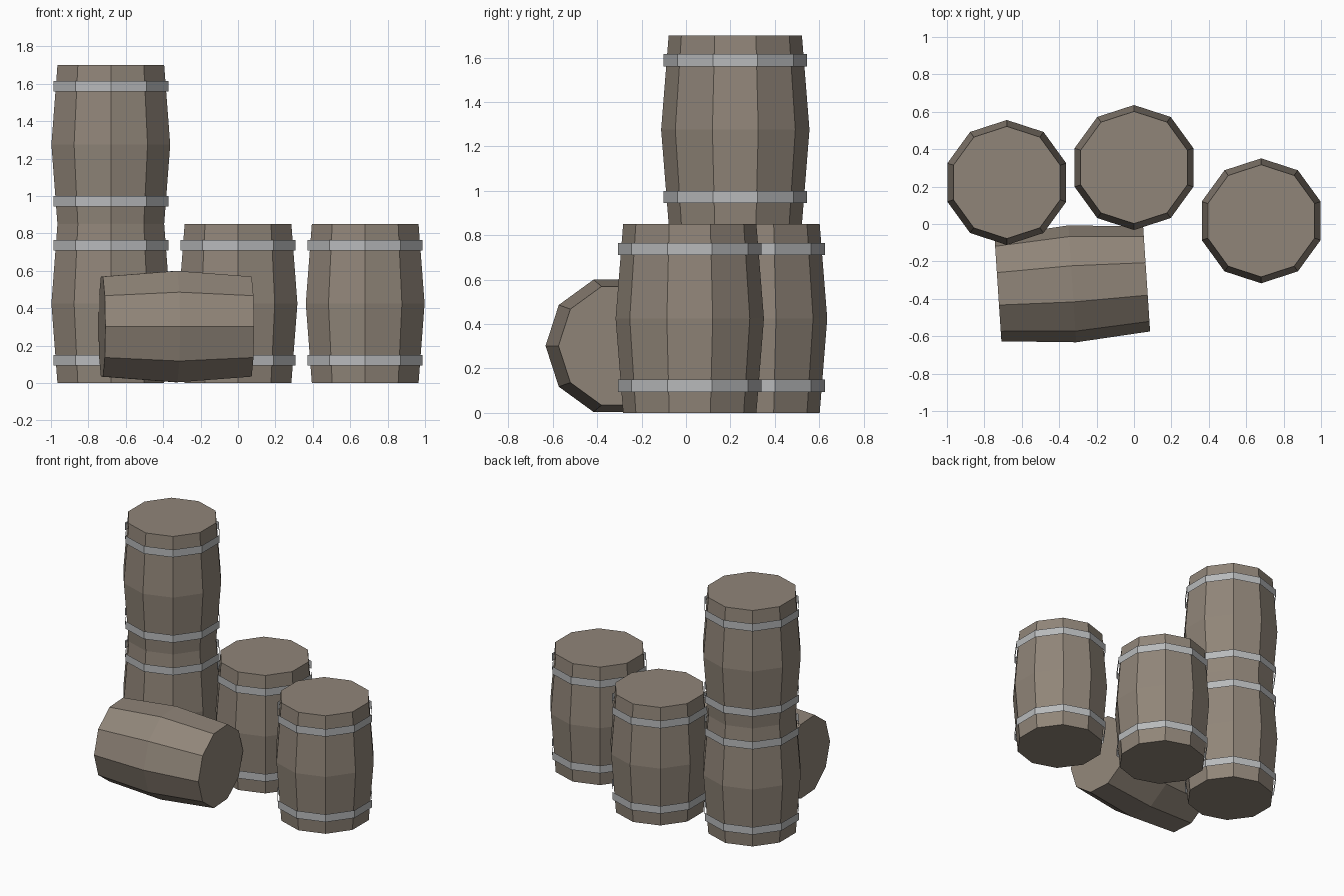
import bpy
import bmesh
from math import cos, sin, pi, radians
from mathutils import Matrix

SIDES = 10
HEIGHT = 0.85
END_R, BELLY_R, HOOP_R = 0.30, 0.334, 0.323
HOOP_BANDS = [(0.095, 0.15), (0.71, 0.765)]

cube = bpy.data.objects.get("Cube")
if cube:
    bpy.data.objects.remove(cube, do_unlink=True)


def make_material(name, rgb):
    mat = bpy.data.materials.new(name)
    mat.use_nodes = True
    mat.diffuse_color = (*rgb, 1)
    mat.node_tree.nodes["Principled BSDF"].inputs["Base Color"].default_value = (*rgb, 1)
    return mat


wood = make_material("weathered wood", (0.28, 0.235, 0.19))
iron = make_material("grey iron", (0.48, 0.49, 0.50))


def lathe(name, profile, mat, matrix, capped):
    """Turn (radius, height) points around z into a faceted shell."""
    bm = bmesh.new()
    rings = []
    for r, z in profile:
        angles = [pi / 2 + 2 * pi * i / SIDES for i in range(SIDES)]
        rings.append([bm.verts.new((r * cos(a), r * sin(a), z)) for a in angles])
    for low, high in zip(rings, rings[1:]):
        for i in range(SIDES):
            j = (i + 1) % SIDES
            bm.faces.new((low[i], low[j], high[j], high[i]))
    if capped:
        bm.faces.new(rings[0][::-1])
        bm.faces.new(rings[-1])
    mesh = bpy.data.meshes.new(name)
    bm.to_mesh(mesh)
    bm.free()
    mesh.materials.append(mat)
    obj = bpy.data.objects.new(name, mesh)
    obj.matrix_world = matrix
    bpy.context.collection.objects.link(obj)
    return obj


def barrel(name, matrix, hooped=True):
    body = [(END_R, 0), (BELLY_R, HEIGHT / 2), (END_R, HEIGHT)]
    lathe(name, body, wood, matrix, True)
    if hooped:
        for label, (z0, z1) in zip(("lower", "upper"), HOOP_BANDS):
            lathe(f"{name}_{label}_hoop", [(HOOP_R, z0), (HOOP_R, z1)], iron, matrix, False)


# Standing barrels, two of them stacked
standing = {
    "stack_bottom_barrel": (-0.68, 0.222, 0),
    "stack_top_barrel": (-0.68, 0.222, HEIGHT),
    "middle_barrel": (0, 0.302, 0),
    "left_barrel": (0.68, 0.017, 0),
}
for name, place in standing.items():
    barrel(name, Matrix.Translation(place))

# Smaller plain barrel lying on its side
lying = (Matrix.Translation((-0.33, -0.32, 0.302))
         @ Matrix.Rotation(radians(3.8), 4, "Z")
         @ Matrix.Rotation(radians(90), 4, "Y")
         @ Matrix.Scale(0.9375, 4)
         @ Matrix.Translation((0, 0, -HEIGHT / 2)))
barrel("lying_barrel", lying, hooped=False)
